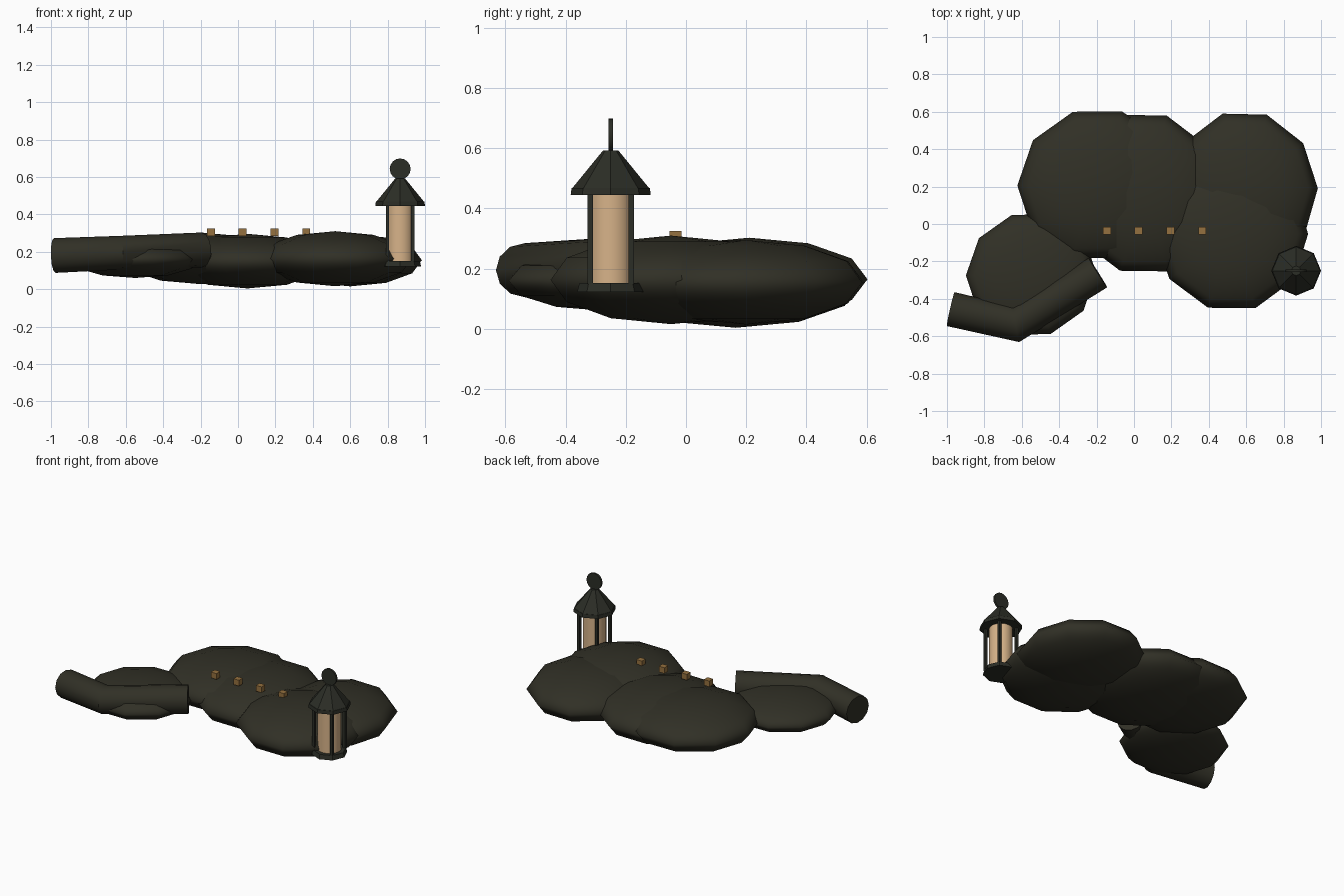
import bpy, bmesh, math
from mathutils import Vector

if "Cube" in bpy.data.objects:
    bpy.data.objects.remove(bpy.data.objects["Cube"])


def material(name, rgb):
    m = bpy.data.materials.new(name)
    m.diffuse_color = (*rgb, 1)
    m.use_nodes = True
    m.node_tree.nodes["Principled BSDF"].inputs["Base Color"].default_value = m.diffuse_color
    return m


CLOTH = material("dark cloth", (0.030, 0.029, 0.019))
IRON = material("dark iron", (0.024, 0.026, 0.019))
GLASS = material("warm glass", (0.68, 0.45, 0.25))
BRASS = material("brass", (0.30, 0.165, 0.05))


def finish(name, mat, smooth=None):
    ob = bpy.context.object
    ob.name = name
    ob.data.materials.append(mat)
    if smooth:
        bpy.ops.object.shade_smooth_by_angle(angle=math.radians(smooth))
    return ob


def lump(name, center, radii):
    bpy.ops.mesh.primitive_uv_sphere_add(segments=10, ring_count=6, location=center,
                                         rotation=(0, 0, math.radians(18)))
    ob = finish(name, CLOTH, 50)
    ob.scale = radii


def frustum(name, x, y, z0, z1, r0, r1, mat, sides=8, smooth=None):
    bpy.ops.mesh.primitive_cone_add(vertices=sides, radius1=r0, radius2=r1, depth=z1 - z0,
                                    location=(x, y, (z0 + z1) / 2))
    # put a corner on each axis
    return finish(name, mat, smooth)


def box(name, center, size, mat):
    bpy.ops.mesh.primitive_cube_add(size=1, location=center)
    bpy.context.object.scale = size
    return finish(name, mat)


# Crumpled cloth body
lump("cloth_left", (-0.20, 0.21, 0.165), (0.425, 0.41, 0.138))
lump("cloth_middle", (0.05, 0.165, 0.15), (0.42, 0.44, 0.146))
lump("cloth_right_back", (0.60, 0.20, 0.155), (0.38, 0.41, 0.14))
lump("cloth_right_front", (0.52, -0.05, 0.163), (0.41, 0.42, 0.147))
lump("cloth_shoulder", (-0.55, -0.27, 0.16), (0.35, 0.335, 0.10))

# Bent sleeve: rings swept along a three point path with a mitred elbow
path = [Vector(p) for p in ((-0.98, -0.455, 0.18), (-0.63, -0.535, 0.195), (-0.193, -0.26, 0.21))]
bm = bmesh.new()
rings = []
for i, p in enumerate(path):
    d_in = (path[max(i, 1)] - path[max(i, 1) - 1]).normalized()
    j = min(i, 1)
    d_out = (path[j + 1] - path[j]).normalized()
    tangent = (d_in + d_out).normalized()
    stretch = 1 / tangent.dot(d_in)
    side = tangent.cross(Vector((0, 0, 1))).normalized()
    up = side.cross(tangent)
    r = (0.093, 0.09, 0.093)[i]
    rings.append([bm.verts.new(p + side * (r * stretch * math.cos(a)) + up * (r * math.sin(a)))
                  for a in (2 * math.pi * k / 12 for k in range(12))])
for a, b in zip(rings, rings[1:]):
    for k in range(12):
        bm.faces.new((a[k], a[(k + 1) % 12], b[(k + 1) % 12], b[k]))
bm.faces.new(rings[0])
bm.faces.new(rings[-1])
bmesh.ops.recalc_face_normals(bm, faces=bm.faces)
me = bpy.data.meshes.new("sleeve")
bm.to_mesh(me)
bm.free()
sleeve = bpy.data.objects.new("sleeve", me)
bpy.context.collection.objects.link(sleeve)
bpy.ops.object.select_all(action='DESELECT')
sleeve.select_set(True)
bpy.context.view_layer.objects.active = sleeve
finish("sleeve", CLOTH, 40)

# Row of buttons
for i in range(4):
    box(f"button_{i + 1}", (-0.145 + 0.17 * i, -0.035, 0.305), (0.042, 0.04, 0.04), BRASS)

# Lantern
LX, LY = 0.867, -0.25
frustum("lantern_base", LX, LY, 0.122, 0.152, 0.112, 0.104, IRON)
frustum("lantern_glass", LX, LY, 0.15, 0.446, 0.073, 0.073, GLASS, 20, 40)
frustum("lantern_eave", LX, LY, 0.444, 0.468, 0.133, 0.130, IRON)
frustum("lantern_roof", LX, LY, 0.467, 0.592, 0.128, 0.026, IRON)
for sx in (-1, 1):
    for sy in (-1, 1):
        box("lantern_post", (LX + 0.068 * sx, LY + 0.068 * sy, 0.298), (0.018, 0.018, 0.296), IRON)

# Upright disc finial
bpy.ops.mesh.primitive_cylinder_add(vertices=16, radius=0.056, depth=0.014,
                                    location=(LX, LY, 0.643), rotation=(math.pi / 2, 0, 0))
finish("lantern_finial", IRON, 40)
